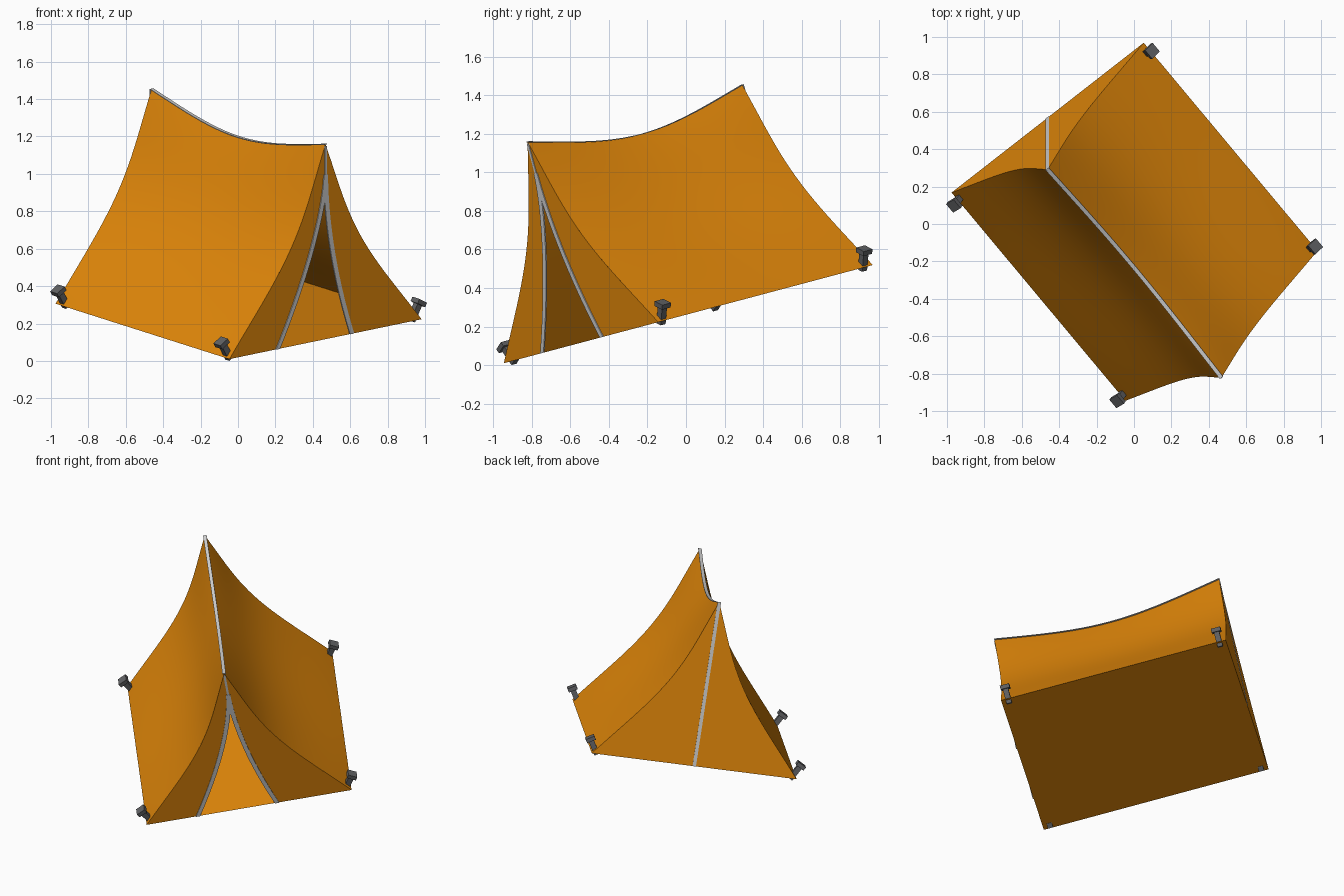
import bpy, bmesh, math
from mathutils import Matrix, Vector

if "Cube" in bpy.data.objects:
    bpy.data.objects.remove(bpy.data.objects["Cube"])

# Tent dimensions in its own upright frame (front faces -y)
W, L, H = 0.66, 0.74, 1.078      # half width, half length, peak height
SAG, DOOR = 0.113, 0.91
NT, NY = 24, 24


def material(name, rgb):
    m = bpy.data.materials.new(name)
    m.diffuse_color = (*rgb, 1)
    m.use_nodes = True
    m.node_tree.nodes["Principled BSDF"].inputs["Base Color"].default_value = m.diffuse_color
    return m


canvas = material("orange canvas", (0.76, 0.245, 0.003))
trim = material("light grey trim", (0.62, 0.62, 0.62))
metal = material("dark grey metal", (0.12, 0.122, 0.128))


def bow(t, mix):
    """Hanging-cloth curve, 0 at both ends and 1 in the middle."""
    return (1 - mix) * 4 * t * (1 - t) + mix * math.sin(math.pi * t) ** 2


def half_width(t, y=L):
    pinch = 0.075 + 0.017 * (y / L) ** 2
    return W * (1 - t) - pinch * bow(t, 0.4)


def ridge(y):
    return H - SAG * bow((y / L + 1) / 2, 0.28)


def door(z, base, power):
    return base * max(0, 1 - z / DOOR) ** power


def finish(name, bm, mat, smooth=False):
    bmesh.ops.remove_doubles(bm, verts=bm.verts, dist=1e-5)
    me = bpy.data.meshes.new(name)
    bm.to_mesh(me)
    bm.free()
    me.materials.append(mat)
    ob = bpy.data.objects.new(name, me)
    bpy.context.collection.objects.link(ob)
    for p in me.polygons:
        p.use_smooth = smooth
    return ob


def sheet(name, rows, mat, smooth=False, flip=False):
    """Skin a grid of points."""
    bm = bmesh.new()
    g = [[bm.verts.new(p) for p in r] for r in rows]
    for a, b in zip(g, g[1:]):
        for i in range(len(a) - 1):
            q = (a[i], a[i + 1], b[i + 1], b[i])
            bm.faces.new(q[::-1] if flip else q)
    return finish(name, bm, mat, smooth)


def ribbon(name, pts, a, b):
    """Rectangular strip along a path; a and b are its half sizes."""
    bm = bmesh.new()
    a, b = Vector(a), Vector(b)
    rings = [[bm.verts.new(Vector(p) + i * a + j * b)
              for i, j in ((-1, -1), (1, -1), (1, 1), (-1, 1))] for p in pts]
    for r, s in zip(rings, rings[1:]):
        for k in range(4):
            bm.faces.new((r[k], r[(k + 1) % 4], s[(k + 1) % 4], s[k]))
    bm.faces.new(rings[0][::-1])
    bm.faces.new(rings[-1])
    bmesh.ops.recalc_face_normals(bm, faces=bm.faces)
    return finish(name, bm, trim)


ts = [i / NT for i in range(NT + 1)]
ys = [-L + 2 * L * i / NY for i in range(NY + 1)]

# Floor and sagging side walls
sheet("floor", [[(-W, -L, 0), (-W, L, 0)], [(W, -L, 0), (W, L, 0)]], canvas)
for s, side in ((-1, "left"), (1, "right")):
    sheet(side + "_wall", [[(s * half_width(t, y), y, t * ridge(y)) for y in ys] for t in ts],
          canvas, True, s < 0)

# Back wall
sheet("back_wall", [[(k * half_width(t), L, t * H) for k in (-1, 0, 1)] for t in ts],
      canvas, False, True)

# Front flaps pulled apart by different amounts, with zip trims
zs = [DOOR * i / NT for i in range(NT + 1)]
for s, side, base, power in ((-1, "left", 0.33, 1.5), (1, "right", 0.18, 1.8)):
    rows = []
    for z in zs + [H * 0.9, H * 0.95, H]:
        rows.append([(s * half_width(z / H), -L, z), (s * door(z, base, power), -L, z)])
    sheet(side + "_front_flap", rows, canvas, False, s > 0)
    ribbon(side + "_zip", [(s * door(z, base, power), -L - 0.001, z) for z in zs],
           (0.014, 0, 0), (0, 0.004, 0))

# Seams: above the door, down the back, along the ridge
ribbon("front_seam", [(0, -L - 0.001, DOOR), (0, -L - 0.001, H - 0.01)],
       (0.007, 0, 0), (0, 0.003, 0))
ribbon("back_seam", [(0, L + 0.001, 0), (0, L + 0.001, H)], (0.011, 0, 0), (0, 0.002, 0))
ribbon("ridge_seam", [(0, y, ridge(y)) for y in ys], (0.011, 0, 0), (0, 0, 0.002))

# Corner pegs: square shaft with a square head, leaning outwards
for sx, nx in ((-1, "left"), (1, "right")):
    for sy, ny in ((-1, "front"), (1, "back")):
        bm = bmesh.new()
        lean = Matrix.Translation((sx * 0.623, sy * 0.695, -0.011)) @ \
            Matrix.Rotation(sx * math.radians(30), 4, 'Y')
        for size, z in (((0.034, 0.034, 0.1), 0.05), ((0.06, 0.06, 0.026), 0.109)):
            bmesh.ops.create_cube(bm, size=1, matrix=lean @ Matrix.Translation((0, 0, z))
                                  @ Matrix.Diagonal((*size, 1)))
        finish(ny + "_" + nx + "_peg", bm, metal)

# Tilt and turn the whole tent, then set it on the ground
pose = Matrix.Translation((0.003, 0.012, 0.275)) @ Matrix.Rotation(math.radians(14.9), 4, 'X') \
    @ Matrix.Rotation(math.radians(38.9), 4, 'Z')
obs = list(bpy.context.scene.objects)
for ob in obs:
    ob.data.transform(pose)
low = min(v.co.z for ob in obs for v in ob.data.vertices)
for ob in obs:
    ob.data.transform(Matrix.Translation((0, 0, -low)))
